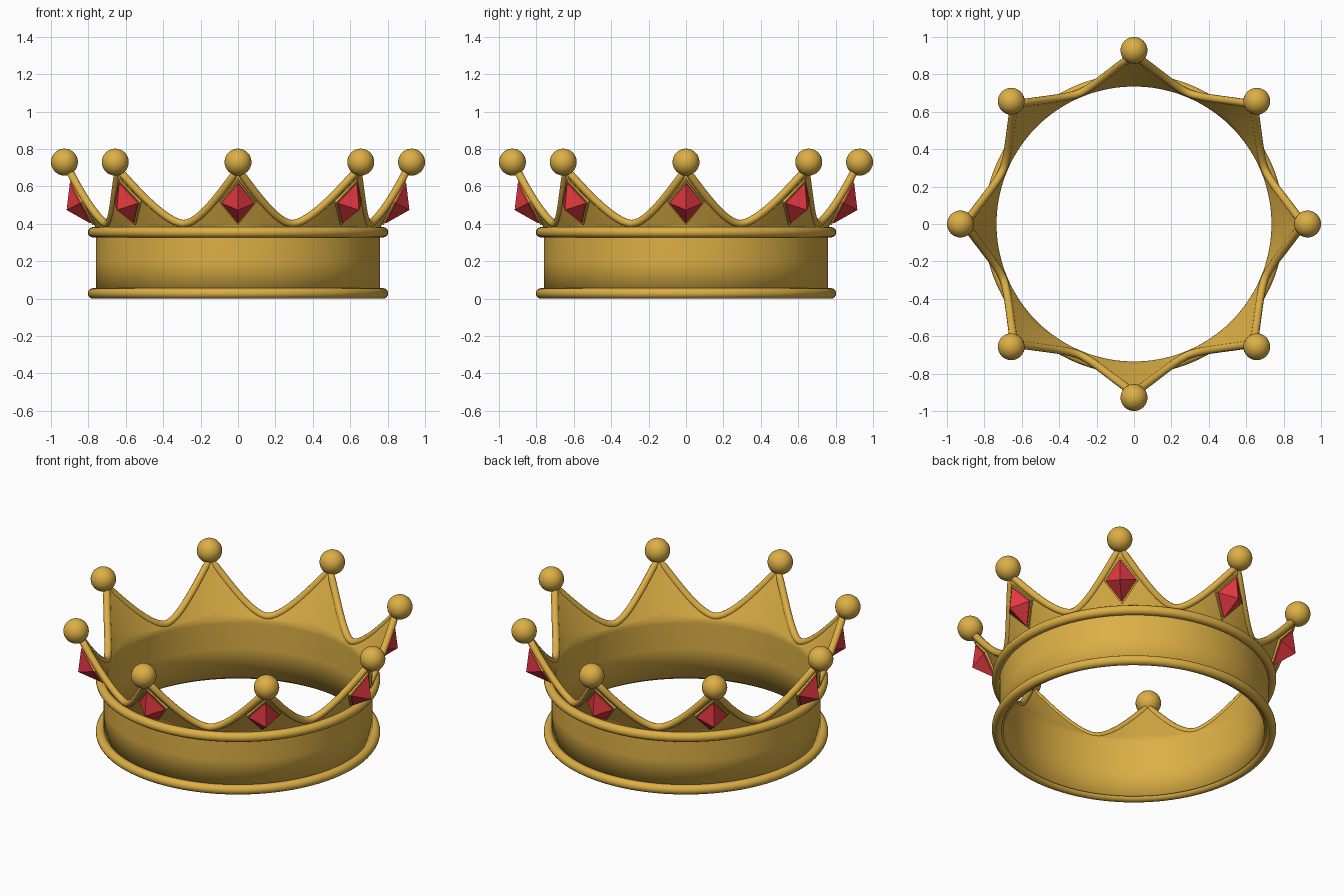
import bpy, bmesh, math
from mathutils import Matrix, Vector

if "Cube" in bpy.data.objects:
    bpy.data.objects.remove(bpy.data.objects["Cube"])

POINTS, STEP = 8, 24            # spikes, segments per spike
N = POINTS * STEP
TIP_Z, VALLEY_Z = 0.69, 0.40
TILT = math.atan2(0.157, 0.31)  # outward lean of the spikes


def material(name, color):
    m = bpy.data.materials.new(name)
    m.diffuse_color = color
    m.use_nodes = True
    m.node_tree.nodes["Principled BSDF"].inputs["Base Color"].default_value = m.diffuse_color
    return m


gold = material("gold", (0.72, 0.43, 0.06, 1))
red = material("red", (0.75, 0.04, 0.05, 1))


def add_object(name, bm, mat, smooth=True):
    bmesh.ops.recalc_face_normals(bm, faces=bm.faces)
    for f in bm.faces:
        f.smooth = smooth
    me = bpy.data.meshes.new(name)
    bm.to_mesh(me)
    bm.free()
    me.materials.append(mat)
    ob = bpy.data.objects.new(name, me)
    bpy.context.collection.objects.link(ob)
    return ob


def top_z(i):
    t = abs(((i / STEP + 0.5) % 1) - 0.5) * 2   # 0 at a tip, 1 in a valley
    return VALLEY_Z + (TIP_Z - VALLEY_Z) * (1 - t) ** 1.7


def wall_point(i, z):
    r = 0.7475 + max(0, z - 0.38) * math.tan(TILT)
    a = 2 * math.pi * i / N - math.pi / 2
    return Vector((r * math.cos(a), r * math.sin(a), z))


# Band and flared spikes as one thin wall
bm = bmesh.new()
columns = []
for i in range(N):
    zs = [0.02, 0.2, 0.36] + [0.38 + (top_z(i) - 0.38) * k / 8 for k in range(9)]
    columns.append([bm.verts.new(wall_point(i, z)) for z in zs])
for i in range(N):
    a, b = columns[i], columns[(i + 1) % N]
    for k in range(len(a) - 1):
        bm.faces.new((a[k], b[k], b[k + 1], a[k + 1]))
wall = add_object("crown_wall", bm, gold)
solid = wall.modifiers.new("thickness", "SOLIDIFY")
solid.thickness = 0.025
solid.offset = 0

# Rounded trim along the wavy top edge
curve = bpy.data.curves.new("top_trim", "CURVE")
curve.dimensions = "3D"
curve.bevel_depth = 0.021
curve.bevel_resolution = 4
spline = curve.splines.new("POLY")
spline.points.add(N - 1)
for i, p in enumerate(spline.points):
    p.co = (*wall_point(i, top_z(i)), 1)
spline.use_cyclic_u = True
spline.use_smooth = True
curve.materials.append(gold)
bpy.context.collection.objects.link(bpy.data.objects.new("top_trim", curve))

# Rings at the bottom and top of the band
for name, z in (("bottom_ring", 0.028), ("upper_ring", 0.355)):
    bpy.ops.mesh.primitive_torus_add(major_segments=128, minor_segments=16,
                                     major_radius=0.775, minor_radius=0.028,
                                     location=(0, 0, z))
    ring = bpy.context.object
    ring.name = name
    ring.data.materials.append(gold)
    bpy.ops.object.shade_smooth()


def diamond(name, w, h, back, front, mat, matrix):
    # Four-sided stone shape: girdle at y=0, flat back, front apex or flat plate
    bm = bmesh.new()
    outline = [(w, 0), (0, h), (-w, 0), (0, -h)]
    girdle = [bm.verts.new((x, 0, z)) for x, z in outline]
    rear = [bm.verts.new((x, back, z)) for x, z in outline]
    bm.faces.new(rear)
    for k in range(4):
        j = (k + 1) % 4
        bm.faces.new((girdle[k], girdle[j], rear[j], rear[k]))
    if front:
        apex = bm.verts.new((0, -front, 0))
        for k in range(4):
            bm.faces.new((girdle[k], girdle[(k + 1) % 4], apex))
    else:
        bm.faces.new(girdle)
    add_object(name, bm, mat, False).matrix_world = matrix


# Ball, setting and gem on every spike
for n in range(POINTS):
    turn = Matrix.Rotation(2 * math.pi * n / POINTS, 4, "Z")
    bm = bmesh.new()
    bmesh.ops.create_uvsphere(bm, u_segments=32, v_segments=16, radius=0.072)
    ball = add_object(f"tip_ball_{n + 1}", bm, gold)
    ball.matrix_world = turn @ Matrix.Translation((0, -0.928, 0.73))

    place = turn @ Matrix.Translation((0, -0.845, 0.51)) @ Matrix.Rotation(TILT, 4, "X")
    diamond(f"gem_{n + 1}", 0.088, 0.12, 0.015, 0.08, red, place)
    diamond(f"gem_setting_{n + 1}", 0.098, 0.134, 0.018, 0, gold,
            place @ Matrix.Translation((0, 0.006, 0)))
